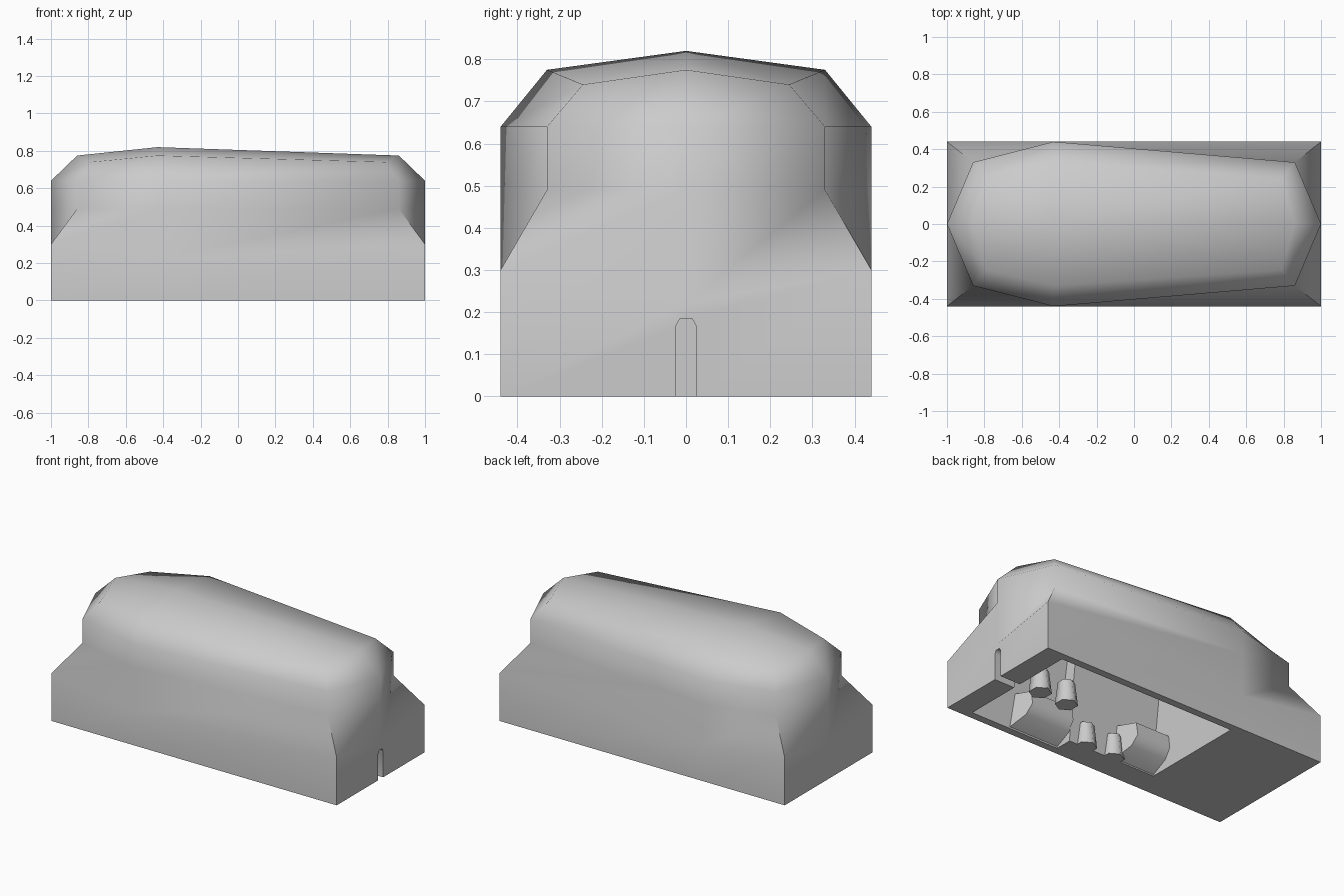
import bpy, math
from math import radians

if "Cube" in bpy.data.objects:
    bpy.data.objects.remove(bpy.data.objects["Cube"])

def mesh_obj(name, rings, apex=None):
    """Loft equal-length rings; close the base, and the top by apex fan or n-gon."""
    n = len(rings[0])
    verts = [p for r in rings for p in r]
    faces = [tuple(range(n))[::-1]]
    for k in range(len(rings) - 1):
        for i in range(n):
            j = (i + 1) % n
            faces.append((k*n + i, k*n + j, (k+1)*n + j, (k+1)*n + i))
    t = (len(rings) - 1) * n
    if apex:
        verts.append(apex)
        faces += [(t + i, t + (i + 1) % n, len(verts) - 1) for i in range(n)]
    else:
        faces.append(tuple(range(t, t + n)))
    me = bpy.data.meshes.new(name)
    me.from_pydata(verts, [], faces)
    ob = bpy.data.objects.new(name, me)
    bpy.context.collection.objects.link(ob)
    return ob

def mirrored(half):
    """Nose-to-tail half ring -> closed ring across y = 0."""
    return half + [(x, -y, z) for x, y, z in half[-2:0:-1]]

def rect(x0, x1, y0, y1, z):
    return [(x0, y0, z), (x1, y0, z), (x1, y1, z), (x0, y1, z)]

def smooth(ob, deg):
    bpy.ops.object.select_all(action='DESELECT')
    bpy.context.view_layer.objects.active = ob
    ob.select_set(True)
    bpy.ops.object.shade_smooth_by_angle(angle=radians(deg))

def cut(ob, cutter):
    cutter.hide_render = True
    m = ob.modifiers.new("cut", 'BOOLEAN')
    m.operation, m.solver, m.object = 'DIFFERENCE', 'EXACT', cutter
    bpy.ops.object.select_all(action='DESELECT')
    bpy.context.view_layer.objects.active = ob
    ob.select_set(True)
    bpy.ops.object.modifier_apply(modifier=m.name)
    bpy.data.objects.remove(cutter)

# Housing: rectangular foot blending into a tapered, chamfered crown
def foot(zc, zm):
    return mirrored([(1, 0, zm), (1, .44, zc), (-.43, .44, zm), (-1, .44, zc), (-1, 0, zm)])
def wall(z):
    return mirrored([(1, 0, z), (.86, .33, z), (-.43, .44, z), (-.86, .33, z), (-1, 0, z)])
crown = mirrored([(.86, 0, .775), (.79, .245, .74), (-.43, .33, .775),
                  (-.79, .245, .74), (-.86, 0, .775)])
housing = mesh_obj("housing", [foot(0, 0), foot(.3, .22), wall(.49), wall(.64), crown],
                   apex=(-.43, 0, .82))

# Underside cavity, with a wider rim along part of the front side
def pocket(x0, x1, ya, yb, y1, z):
    return [(x0, ya, z), (.235, ya, z), (.235, yb, z), (x1, yb, z), (x1, y1, z), (x0, y1, z)]
cavity = mesh_obj("cavity_cutter", [pocket(-.38, .86, -.285, -.395, .395, -.02),
                                    pocket(-.38, .84, -.27, -.36, .37, .2),
                                    pocket(-.38, .78, -.22, -.29, .3, .6)])
cut(housing, cavity)

# Cable slot in the end wall
prof = [(-.025, -.05), (.025, -.05), (.025, .165), (.014, .185), (-.014, .185), (-.025, .165)]
slot = mesh_obj("slot_cutter", [[(x, y, z) for y, z in prof] for x in (.72, 1.1)])
cut(housing, slot)
smooth(housing, 65)

# Ramped support blocks: (y, z) profile swept along the inner wall, splayed ends
for i, (x0, x1, y0) in enumerate([(.235, .59, -.41), (-.4, -.09, -.3)]):
    ramp = [(y0, 0), (y0 + .12, .06), (y0 + .16, .12), (y0 + .15, .2), (y0, .22)]
    ob = mesh_obj(f"support_block_{i}", [[(x0, y, z) for y, z in ramp],
                                         [(x1 - .35 * (y - y0), y, z) for y, z in ramp]])
    smooth(ob, 50)

# Tapered six-sided pegs
for i, (x, y, z) in enumerate([(.57, -.14, .125), (.37, -.15, .125),
                               (.12, -.28, 0), (-.08, -.28, 0)]):
    bpy.ops.mesh.primitive_cone_add(vertices=6, radius1=.066, radius2=.05, depth=.14,
                                    location=(x, y, z + .07))
    bpy.context.object.name = f"peg_{i}"
    smooth(bpy.context.object, 65)
